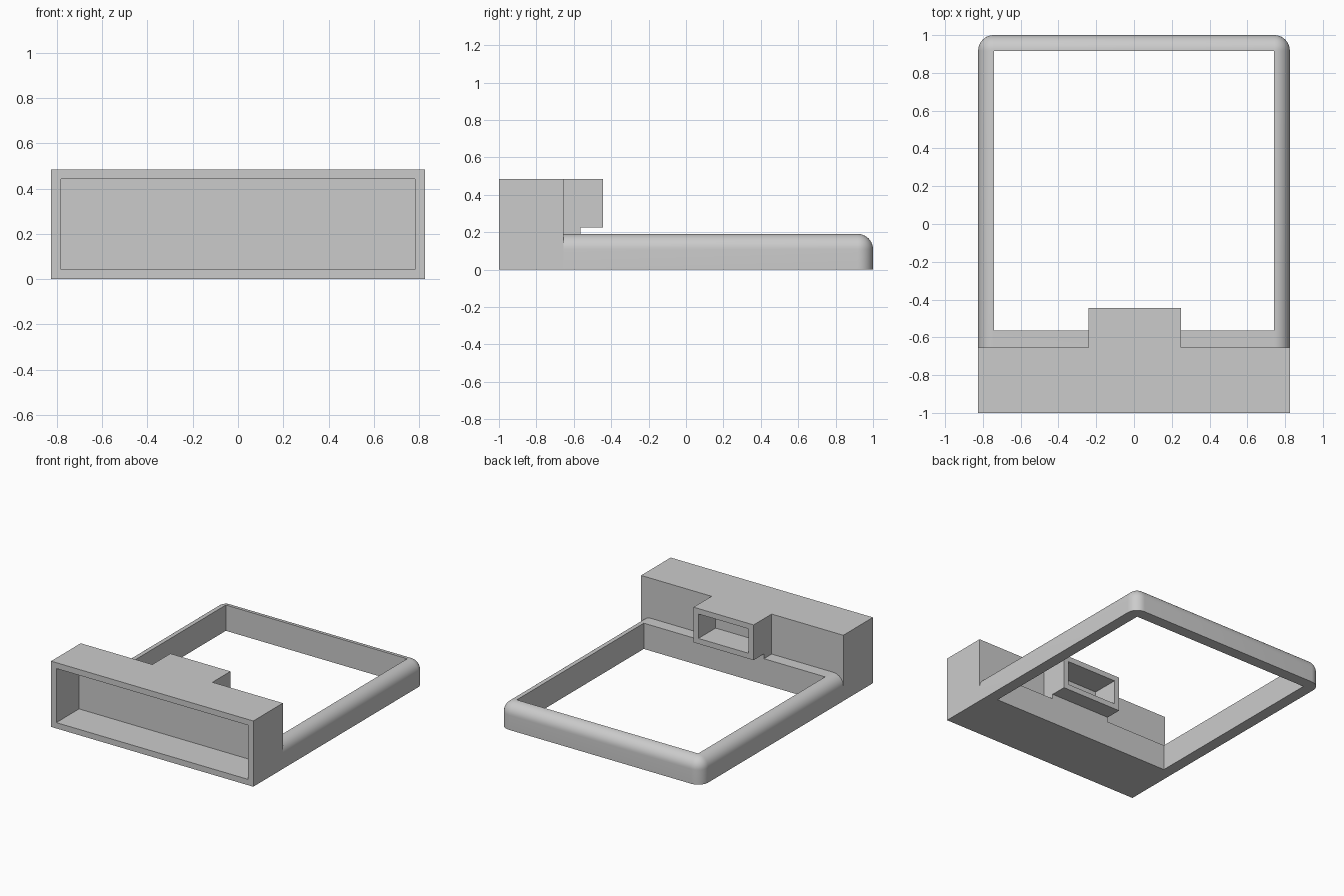
import bpy, bmesh
from mathutils import Vector

cube = bpy.data.objects.get("Cube")
if cube:
    bpy.data.objects.remove(cube, do_unlink=True)

grey = bpy.data.materials.new("plain_grey")
grey.use_nodes = True
colour = (0.6, 0.6, 0.6, 1)
grey.diffuse_color = colour
grey.node_tree.nodes["Principled BSDF"].inputs["Base Color"].default_value = colour


def box_mesh(low, high):
    bm = bmesh.new()
    bmesh.ops.create_cube(bm, size=1)
    low, high = Vector(low), Vector(high)
    for v in bm.verts:
        v.co = Vector([low[i] if v.co[i] < 0 else high[i] for i in range(3)])
    return bm


def finish(bm, name):
    bmesh.ops.recalc_face_normals(bm, faces=bm.faces[:])
    mesh = bpy.data.meshes.new(name)
    bm.to_mesh(mesh)
    bm.free()
    mesh.materials.append(grey)
    obj = bpy.data.objects.new(name, mesh)
    bpy.context.collection.objects.link(obj)
    return obj


def open_box(name, low, high, side, rim, depth):
    """Box with a rectangular pocket sunk into its front (-1) or back (+1)."""
    bm = box_mesh(low, high)
    bm.normal_update()
    face = max(bm.faces, key=lambda f: f.calc_center_median().y * side)
    bmesh.ops.inset_region(bm, faces=[face], thickness=rim, use_even_offset=True)
    floor = bmesh.ops.extrude_discrete_faces(bm, faces=[face])["faces"][0]
    bmesh.ops.translate(bm, verts=floor.verts[:], vec=(0, -side * depth, 0))
    return finish(bm, name)


# Front housing with its wide pocket, and the small socket behind it
open_box("front_housing", (-0.825, -1, 0), (0.825, -0.655, 0.485), -1, 0.043, 0.265)
open_box("rear_socket", (-0.24, -0.655, 0.225), (0.25, -0.445, 0.485), 1, 0.04, 0.2)
finish(box_mesh((-0.24, -0.655, 0.19), (0.25, -0.565, 0.225)), "socket_support")

# Rectangular frame, rounded along its outer top edges and back corners
bm = box_mesh((-0.825, -0.655, 0), (0.825, 1, 0.19))
round_edges = []
for e in bm.edges:
    a, b = e.verts[0].co, e.verts[1].co
    mid = (a + b) / 2
    back_corner = abs(a.z - b.z) > 0.1 and mid.y > 0.9
    outer_top = mid.z > 0.18 and mid.y > -0.6
    if back_corner or outer_top:
        round_edges.append(e)
bmesh.ops.bevel(bm, geom=round_edges, offset=0.082, offset_type='OFFSET',
                segments=10, profile=0.5, affect='EDGES')
frame = finish(bm, "frame")

# Square-cornered opening through the frame
cutter = finish(box_mesh((-0.74, -0.565, -0.2), (0.74, 0.915, 0.4)), "frame_cutter")
cutter.hide_render = True
cutter.hide_set(True)
cut = frame.modifiers.new("opening", 'BOOLEAN')
cut.operation = 'DIFFERENCE'
cut.solver = 'EXACT'
cut.object = cutter

# Smooth the rounding, keep the corners crisp
bpy.ops.object.select_all(action='DESELECT')
frame.select_set(True)
bpy.context.view_layer.objects.active = frame
bpy.ops.object.modifier_apply(modifier=cut.name)
bpy.data.objects.remove(cutter, do_unlink=True)
bpy.ops.object.shade_smooth_by_angle()
